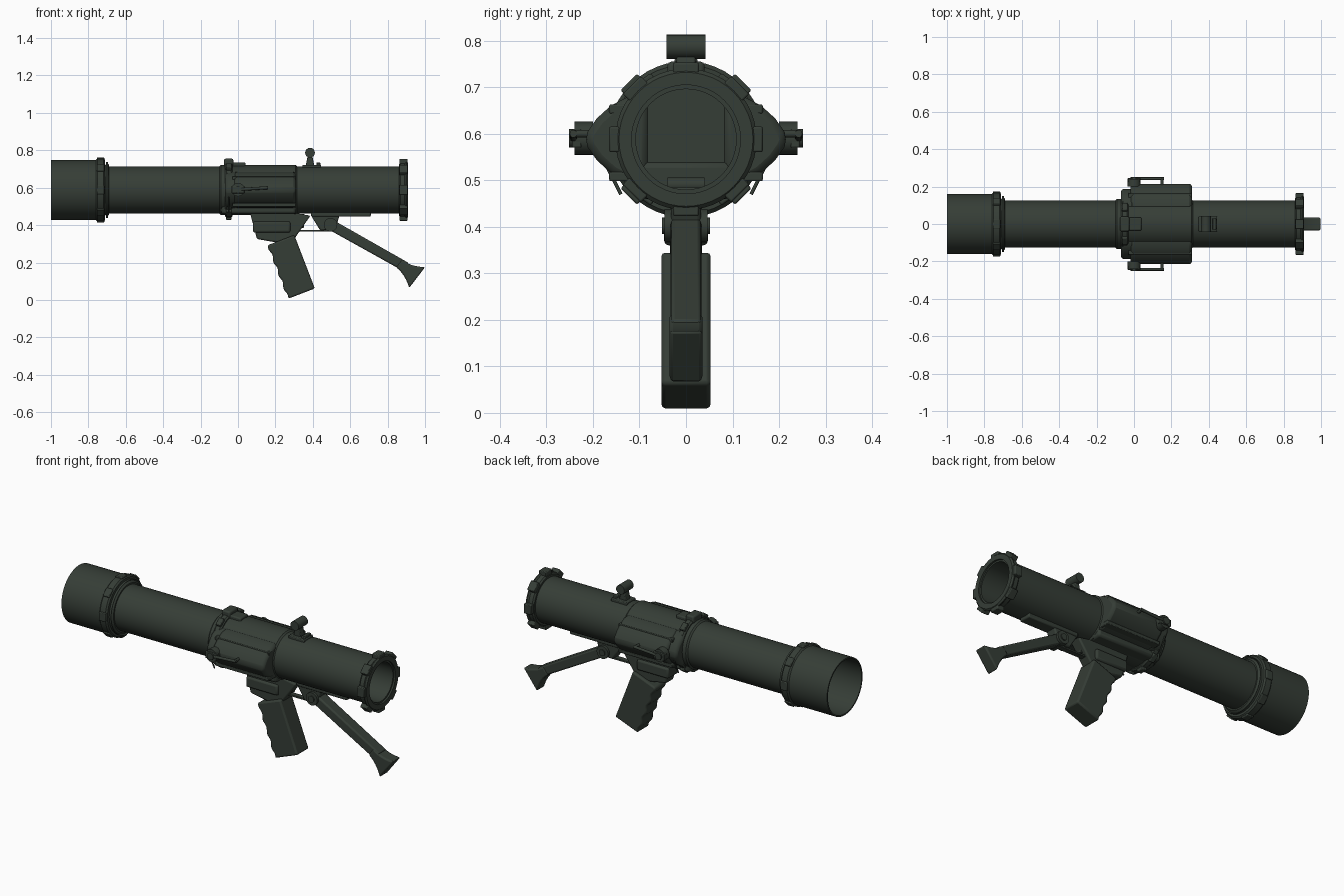
import bpy, bmesh, math
from mathutils import Vector, Matrix

if "Cube" in bpy.data.objects:
    bpy.data.objects.remove(bpy.data.objects["Cube"])

# Main dimensions: the tube lies along x
AXIS_Z = 0.588
TUBE, BORE, WIDE, WALL = 0.126, 0.108, 0.16, 0.008
TUBE_END, SHOULDER = 0.9, -0.71
PLUG_FRONT, PLUG_BACK = 0.3, -0.6

COLOUR = (0.036, 0.047, 0.037, 1)
mat = bpy.data.materials.new("dark olive green")
mat.use_nodes = True
mat.diffuse_color = COLOUR
bsdf = next(node for node in mat.node_tree.nodes if node.type == "BSDF_PRINCIPLED")
bsdf.inputs["Base Color"].default_value = COLOUR


def finish(name, bm, bevel=0.0, mirrored=False):
    """Turn a bmesh into a shaded object, optionally mirrored across y."""
    bmesh.ops.remove_doubles(bm, verts=bm.verts, dist=WALL / 1000)
    bmesh.ops.recalc_face_normals(bm, faces=bm.faces)
    mesh = bpy.data.meshes.new(name)
    bm.to_mesh(mesh)
    bm.free()
    mesh.materials.append(mat)
    ob = bpy.data.objects.new(name, mesh)
    bpy.context.collection.objects.link(ob)
    bpy.ops.object.select_all(action="DESELECT")
    ob.select_set(True)
    bpy.context.view_layer.objects.active = ob
    bpy.ops.object.shade_smooth_by_angle(angle=math.radians(35))
    if bevel:
        rounding = ob.modifiers.new("edge rounding", "BEVEL")
        rounding.width, rounding.segments = bevel, 2
        rounding.limit_method = "ANGLE"
    if mirrored:
        mirror = ob.modifiers.new("other side", "MIRROR")
        mirror.use_axis = (False, True, False)


def lathe(name, profile, closed=False):
    """Spin (x, radius) points about the tube axis."""
    bm = bmesh.new()
    verts = [bm.verts.new((x, 0, AXIS_Z + radius)) for x, radius in profile]
    edges = [bm.edges.new(pair) for pair in zip(verts, verts[1:])]
    if closed:
        edges.append(bm.edges.new((verts[-1], verts[0])))
    bmesh.ops.spin(bm, geom=verts + edges, cent=(0, 0, AXIS_Z), axis=(1, 0, 0),
                   angle=math.tau, steps=48)
    finish(name, bm)


def band(name, start, end, radius, chamfer=WALL):
    """Raised band around the tube with chamfered edges."""
    inner = (TUBE + BORE) / 2
    lathe(name, [(start, inner), (start, radius - chamfer), (start + chamfer, radius),
                 (end - chamfer, radius), (end, radius - chamfer), (end, inner)], closed=True)


def lugs(name, count, x, length, radius, width):
    """Circle of small blocks whose outer faces sit at the given radius."""
    bm = bmesh.new()
    height = 0.03
    for i in range(count):
        place = (Matrix.Translation((x, 0, AXIS_Z))
                 @ Matrix.Rotation(math.tau * i / count, 4, "X")
                 @ Matrix.Translation((0, 0, radius - height / 2))
                 @ Matrix.Diagonal((length, width, height, 1)))
        bmesh.ops.create_cube(bm, size=1, matrix=place)
    finish(name, bm, bevel=WALL / 2)


def box(name, centre, size, mirrored=False):
    bm = bmesh.new()
    place = Matrix.Translation(centre) @ Matrix.Diagonal((*size, 1))
    bmesh.ops.create_cube(bm, size=1, matrix=place)
    finish(name, bm, bevel=min(size) / 6, mirrored=mirrored)


def rod(name, start, end, radius, mirrored=False):
    start, end = Vector(start), Vector(end)
    bm = bmesh.new()
    turn = (end - start).to_track_quat("Z", "Y").to_matrix().to_4x4()
    bmesh.ops.create_cone(bm, cap_ends=True, segments=20, radius1=radius, radius2=radius,
                          depth=(end - start).length,
                          matrix=Matrix.Translation((start + end) / 2) @ turn)
    finish(name, bm, mirrored=mirrored)


def cross_pin(name, x, z, reach, radius):
    rod(name, (x, -reach, z), (x, reach, z), radius)


def extrude(name, points, offset, bevel, mirrored=False):
    bm = bmesh.new()
    face = bm.faces.new([bm.verts.new(point) for point in points])
    moved = bmesh.ops.extrude_face_region(bm, geom=[face])["geom"]
    bmesh.ops.translate(bm, vec=offset,
                        verts=[v for v in moved if isinstance(v, bmesh.types.BMVert)])
    finish(name, bm, bevel, mirrored)


def limb(name, start, end, depth, half_width, steps=1, bevel=WALL):
    """Flat-sided bar in the xz plane; half_width(t, side) sets its outline."""
    start, end = Vector(start), Vector(end)
    along = (end - start).normalized()
    across = Vector((along.y, -along.x))
    stations = [i / steps for i in range(steps + 1)]
    outline = []
    for side, order in ((1, stations), (-1, stations[::-1])):
        outline += [start.lerp(end, t) + across * side * half_width(t, side) for t in order]
    extrude(name, [(p.x, -depth, p.y) for p in outline], (0, 2 * depth, 0), bevel)


def taper(first, last, power=1):
    return lambda t, side: first + (last - first) * t ** power


def housing(name, start, end, reach):
    """Rounded bulge on both sides of the tube."""
    root, height, steps = 0.08, 0.1, 10
    points = []
    for i in range(steps + 1):
        angle = math.pi * (i / steps - 0.5)
        rise = math.copysign(abs(math.sin(angle)) ** 1.5, angle)
        points.append((start, root + (reach - root) * math.cos(angle), AXIS_Z + height * rise))
    extrude(name, points, (end - start, 0, 0), 2 * WALL, mirrored=True)


# Hollow main tube with a wide end section
lathe("main_tube", [(PLUG_FRONT, 0), (PLUG_FRONT, BORE), (TUBE_END, BORE), (TUBE_END, TUBE),
                    (SHOULDER, TUBE), (SHOULDER, WIDE), (-1, WIDE), (-1, WIDE - WALL),
                    (SHOULDER - WALL, WIDE - WALL), (SHOULDER - WALL, BORE),
                    (PLUG_BACK, BORE), (PLUG_BACK, 0)])
band("wide_end_ring", -0.76, SHOULDER, 0.168)
band("wide_end_step", SHOULDER, -0.69, 0.15, 2 * WALL)
lugs("wide_end_lugs", 8, -0.735, 0.04, 0.174, 0.05)

# Flared rim at the other end
band("end_rim", 0.86, TUBE_END, 0.145)
band("end_lip", 0.89, 0.91, 0.152)
lugs("end_rim_lugs", 8, 0.885, 0.045, 0.165, 0.055)

# Middle shell and collar
band("middle_shell", -0.1, 0.315, 0.134)
band("collar", -0.07, -0.03, 0.148)
lugs("collar_lugs", 10, -0.05, 0.03, 0.16, 0.045)
box("collar_clamp", (-0.05, 0, 0.73), (0.05, 0.08, 0.05))
box("collar_top_block", (0, 0, 0.715), (0.08, 0.07, 0.04))
box("underside_block", (0.11, 0, 0.5), (0.4, 0.2, 0.08))

# Matching side housings, rails, knobs and handles
housing("side_housings", -0.02, 0.31, 0.218)
housing("side_housing_noses", -0.07, 0, 0.19)
for edge, rise in (("upper", 0.065), ("lower", -0.08)):
    box(edge + "_side_rails", (0.14, 0.13, AXIS_Z + rise), (0.34, 0.07, 0.02), mirrored=True)
rod("side_knobs", (0, 0.2, 0.59), (0, 0.24, 0.59), 0.036, mirrored=True)
rod("side_knob_caps", (0, 0.23, 0.59), (0, 0.252, 0.59), 0.02, mirrored=True)
box("side_knob_clips", (0, 0.235, 0.59), (0.07, 0.02, 0.04), mirrored=True)
rod("side_handles", (0, 0.242, 0.59), (0.16, 0.242, 0.6), WALL, mirrored=True)
rod("side_handle_ends", (0.15, 0.245, 0.6), (0.15, 0.2, 0.6), WALL, mirrored=True)
rod("sling_wires", (-0.05, 0.18, 0.55), (-0.05, 0.14, 0.47), WALL / 2, mirrored=True)

# Sight on top
box("sight_base", (0.395, 0, 0.71), (0.1, 0.08, 0.025))
box("sight_base_step", (0.43, 0, 0.72), (0.02, 0.06, 0.03))
limb("sight_post", (0.385, 0.71), (0.385, 0.78), 0.02, taper(0.025, 0.01), bevel=WALL / 2)
cross_pin("sight_barrel", 0.385, 0.787, 0.042, 0.026)

# Grip bracket, grip with finger ridges, and trigger
limb("grip_bracket", (0.22, 0.48), (0.19, 0.31), 0.034, taper(0.17, 0.09))
box("bracket_plate", (0.18, 0, 0.39), (0.2, 0.094, 0.06))
limb("pistol_grip", (0.23, 0.32), (0.34, 0.034), 0.053, steps=24, bevel=2 * WALL,
     half_width=lambda t, side: 0.076 + max(side, 0) * 0.005 * math.sin(4 * math.tau * t))
box("trigger_guard", (0.395, 0, 0.37), (0.21, 0.03, 0.01))
limb("trigger", (0.34, 0.46), (0.345, 0.385), 0.01, taper(0.014, 0.007), bevel=WALL / 4)

# Underside rail and stock hinge
box("underside_rail", (0.55, 0, 0.465), (0.32, 0.07, 0.04))
limb("hinge_bracket", (0.47, 0.46), (0.48, 0.375), 0.032, taper(0.08, 0.04))
cross_pin("hinge_pin", 0.495, 0.402, 0.046, 0.036)
cross_pin("hinge_bolt", 0.495, 0.402, 0.052, 0.018)
cross_pin("rail_screw", 0.43, 0.49, 0.04, 0.016)

# Shoulder arm ending in a flared pad
limb("shoulder_arm", (0.5, 0.4), (0.9, 0.175), 0.033, taper(0.028, 0.026))
limb("shoulder_pad", (0.86, 0.195), (0.958, 0.12), 0.036, taper(0.025, 0.07, 2), steps=6)
